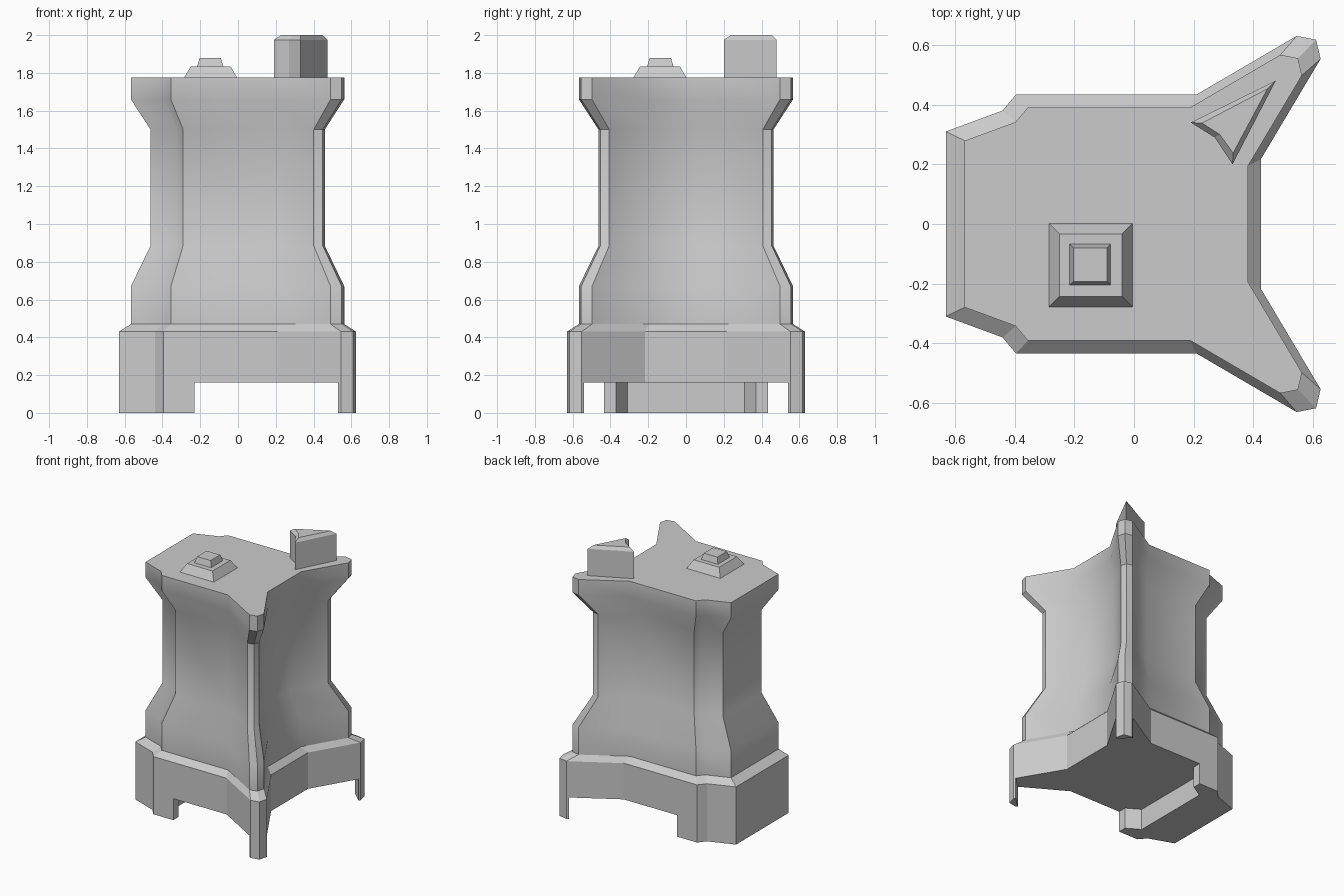
import bpy, bmesh
from math import radians

if "Cube" in bpy.data.objects:
    bpy.data.objects.remove(bpy.data.objects["Cube"])


def mirrored(half):
    """Close a half outline (y > 0) by reflecting it across y = 0."""
    return half + [(x, -y) for x, y in reversed(half)]


def loft(name, rings, smooth=None):
    """Skin a list of (outline, z) rings with equal point counts and cap both ends."""
    bm = bmesh.new()
    rows = [[bm.verts.new((x, y, z)) for x, y in pts] for pts, z in rings]
    n = len(rows[0])
    for a, b in zip(rows, rows[1:]):
        for i in range(n):
            j = (i + 1) % n
            bm.faces.new((a[i], a[j], b[j], b[i]))
    bm.faces.new(rows[0][::-1])
    bm.faces.new(rows[-1])
    bmesh.ops.recalc_face_normals(bm, faces=bm.faces)
    mesh = bpy.data.meshes.new(name)
    bm.to_mesh(mesh)
    bm.free()
    obj = bpy.data.objects.new(name, mesh)
    bpy.context.collection.objects.link(obj)
    if smooth:
        bpy.ops.object.select_all(action='DESELECT')
        obj.select_set(True)
        bpy.context.view_layer.objects.active = obj
        bpy.ops.object.shade_smooth_by_angle(angle=radians(smooth))
    return obj


def scaled(pts, s):
    return [(x * s, y * s) for x, y in pts]


def square(cx, cy, r):
    return [(cx - r, cy - r), (cx + r, cy - r), (cx + r, cy + r), (cx - r, cy + r)]


# Shared plan outline: blunt left end, two flared spurs on the right
outline = mirrored([(-0.63, 0.31), (-0.44, 0.38), (-0.395, 0.434), (0.21, 0.434),
                    (0.545, 0.63), (0.61, 0.617), (0.625, 0.553), (0.425, 0.217)])

# Plinth with chamfered top
loft("plinth", [(outline, 0.16), (outline, 0.43), (scaled(outline, 0.9), 0.47)])

# Waisted tower body
body_levels = [(0.9, 0.47), (0.9, 0.67), (0.735, 0.885),
               (0.735, 1.5), (0.9, 1.66), (0.9, 1.775)]
loft("tower_body", [(scaled(outline, s), z) for s, z in body_levels], smooth=35)

# U-shaped left foot
foot = mirrored([(-0.33, 0.31), (-0.23, 0.37), (-0.23, 0.434), (-0.395, 0.434),
                 (-0.44, 0.38), (-0.63, 0.31)])
loft("left_foot", [(foot, 0), (foot, 0.16)])

# Slim legs under the spurs
for side, label in ((1, "back"), (-1, "front")):
    leg = [(x, y * side) for x, y in [(0.53, 0.621), (0.545, 0.63), (0.61, 0.617),
                                      (0.625, 0.553), (0.617, 0.54)]]
    loft(label + "_leg", [(leg, 0), (leg, 0.16)])

# Stepped square cap on the roof
loft("cap_lower", [(square(-0.145, -0.138, 0.14), 1.775), (square(-0.145, -0.138, 0.105), 1.835)])
loft("cap_upper", [(square(-0.147, -0.136, 0.069), 1.835), (square(-0.147, -0.136, 0.056), 1.88)])

# Chamfered kite-shaped turret on the back spur
kite = [(0.19, 0.34), (0.27, 0.29), (0.33, 0.20), (0.475, 0.48)]
kite_top = [(0.228, 0.338), (0.287, 0.3), (0.332, 0.238), (0.447, 0.453)]
loft("turret", [(kite, 1.775), (kite, 1.975), (kite_top, 2.0)])
